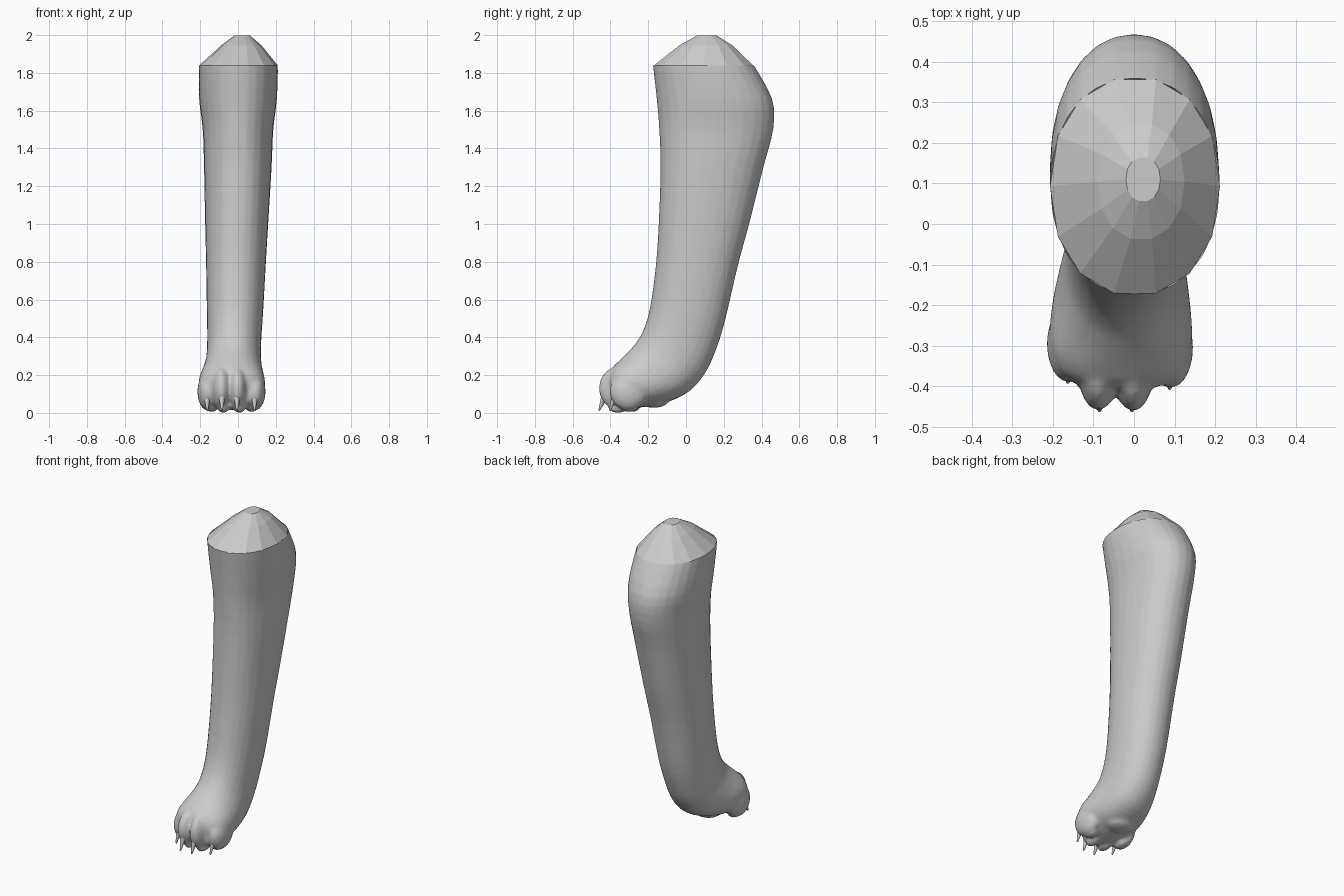
import bpy, bmesh, math
from mathutils import Vector, Matrix

if "Cube" in bpy.data.objects:
    bpy.data.objects.remove(bpy.data.objects["Cube"])

SIDES = 28

# leg sections: front (y, z), back (y, z), x min, x max
SECTIONS = [
    (-.18, 1.90, .32, 1.90, -.195, .20),
    (-.175, 1.84, .36, 1.84, -.206, .211),
    (-.155, 1.66, .457, 1.66, -.206, .206),
    (-.142, 1.50, .462, 1.50, -.187, .187),
    (-.135, 1.30, .41, 1.30, -.18, .178),
    (-.145, 1.00, .335, 1.00, -.174, .160),
    (-.16, .78, .275, .78, -.169, .147),
    (-.19, .56, .21, .50, -.165, .133),
    (-.225, .44, .165, .35, -.163, .124),
    (-.265, .37, .105, .215, -.168, .122),
    (-.30, .33, .02, .116, -.185, .130),
    (-.335, .295, -.09, .06, -.203, .140),
    (-.36, .27, -.21, .035, -.208, .143),
    (-.385, .245, -.32, .015, -.19, .125),
    (-.405, .215, -.385, .03, -.14, .08),
]
# toes: centre, radii
TOES = [
    ((-.163, -.295, .112), (.052, .095, .098)),
    ((-.088, -.352, .130), (.052, .108, .116)),
    ((-.002, -.354, .130), (.052, .108, .116)),
    ((.090, -.305, .112), (.056, .100, .098)),
]
# sole pads: centre, radii
PADS = [
    ((-.033, -.17, .062), (.085, .075, .035)),
    ((-.140, -.29, .03), (.032, .05, .025)),
    ((-.078, -.36, .025), (.030, .05, .025)),
    ((.008, -.36, .025), (.030, .05, .025)),
    ((.072, -.30, .03), (.032, .05, .025)),
]


def new_object(name, bm):
    bmesh.ops.recalc_face_normals(bm, faces=bm.faces)
    mesh = bpy.data.meshes.new(name)
    bm.to_mesh(mesh)
    bm.free()
    ob = bpy.data.objects.new(name, mesh)
    bpy.context.collection.objects.link(ob)
    return ob


def catmull(a, b, c, d, t):
    return tuple(.5 * (2 * q + (r - p) * t + (2 * p - 5 * q + 4 * r - s) * t * t
                       + (3 * q - p - 3 * r + s) * t ** 3)
                 for p, q, r, s in zip(a, b, c, d))


def refine(rows, steps):
    out = []
    for i in range(len(rows) - 1):
        quad = [rows[max(0, min(len(rows) - 1, i + k))] for k in (-1, 0, 1, 2)]
        out += [catmull(*quad, s / steps) for s in range(steps)]
    return out + [rows[-1]]


def ring(bm, row, n):
    fy, fz, by, bz, x0, x1 = row
    verts = []
    for i in range(n):
        a = 2 * math.pi * i / n
        c, s = math.cos(a), math.sin(a)
        c = math.copysign(abs(c) ** .93, c)
        s = math.copysign(abs(s) ** .93, s)
        verts.append(bm.verts.new(((x0 + x1) / 2 + c * (x1 - x0) / 2,
                                   (fy + by) / 2 + s * (by - fy) / 2,
                                   (fz + bz) / 2 + s * (bz - fz) / 2)))
    return verts


def loft(bm, rows, n, caps):
    rings = [ring(bm, r, n) for r in rows]
    for a, b in zip(rings, rings[1:]):
        for i in range(n):
            bm.faces.new((a[i], a[(i + 1) % n], b[(i + 1) % n], b[i]))
    for end in caps:
        bm.faces.new(rings[end])


def ball(bm, centre, radii):
    m = Matrix.Translation(centre) @ Matrix.Diagonal((*radii, 1))
    bmesh.ops.create_uvsphere(bm, u_segments=20, v_segments=14, radius=1, matrix=m)


# leg and paw fused into one skin
bm = bmesh.new()
loft(bm, refine(SECTIONS, 3), SIDES, (0, -1))
for c, r in TOES + PADS:
    ball(bm, c, r)
leg = new_object("leg_and_paw", bm)
mod = leg.modifiers.new("fuse", 'REMESH')
mod.mode = 'VOXEL'
mod.voxel_size = .011
mod = leg.modifiers.new("soften", 'SMOOTH')
mod.factor = .5
mod.iterations = 3
bpy.context.view_layer.objects.active = leg
leg.select_set(True)
for name in ("fuse", "soften"):
    bpy.ops.object.modifier_apply(modifier=name)

# open the top of the leg where the faceted cap sits
bm = bmesh.new()
bm.from_mesh(leg.data)
bmesh.ops.bisect_plane(bm, geom=bm.verts[:] + bm.edges[:] + bm.faces[:],
                       plane_co=(0, 0, 1.84), plane_no=(0, 0, 1), clear_outer=True)
for f in bm.faces:
    f.smooth = True
bm.to_mesh(leg.data)
bm.free()

# faceted cap
bm = bmesh.new()
loft(bm, [(-.177, 1.838, .363, 1.838, -.207, .212),
          (-.04, 1.945, .25, 1.945, -.09, .125),
          (.055, 1.997, .165, 1.997, -.02, .065)], 14, (-1,))
new_object("top_cap", bm)

# claws
for i, (x, y) in enumerate([(-.163, -.375), (-.085, -.445), (-.005, -.445), (.088, -.39)]):
    top, tip = Vector((x, y + .025, .115)), Vector((x, y - .015, .012))
    bm = bmesh.new()
    axis = tip - top
    rot = axis.to_track_quat('Z', 'Y').to_matrix().to_4x4()
    bmesh.ops.create_cone(bm, cap_ends=True, segments=10, radius1=.024, radius2=.004,
                          depth=axis.length,
                          matrix=Matrix.Translation((top + tip) / 2) @ rot)
    claw = new_object(f"claw_{i + 1}", bm)
    for f in claw.data.polygons:
        f.use_smooth = len(f.vertices) == 4
